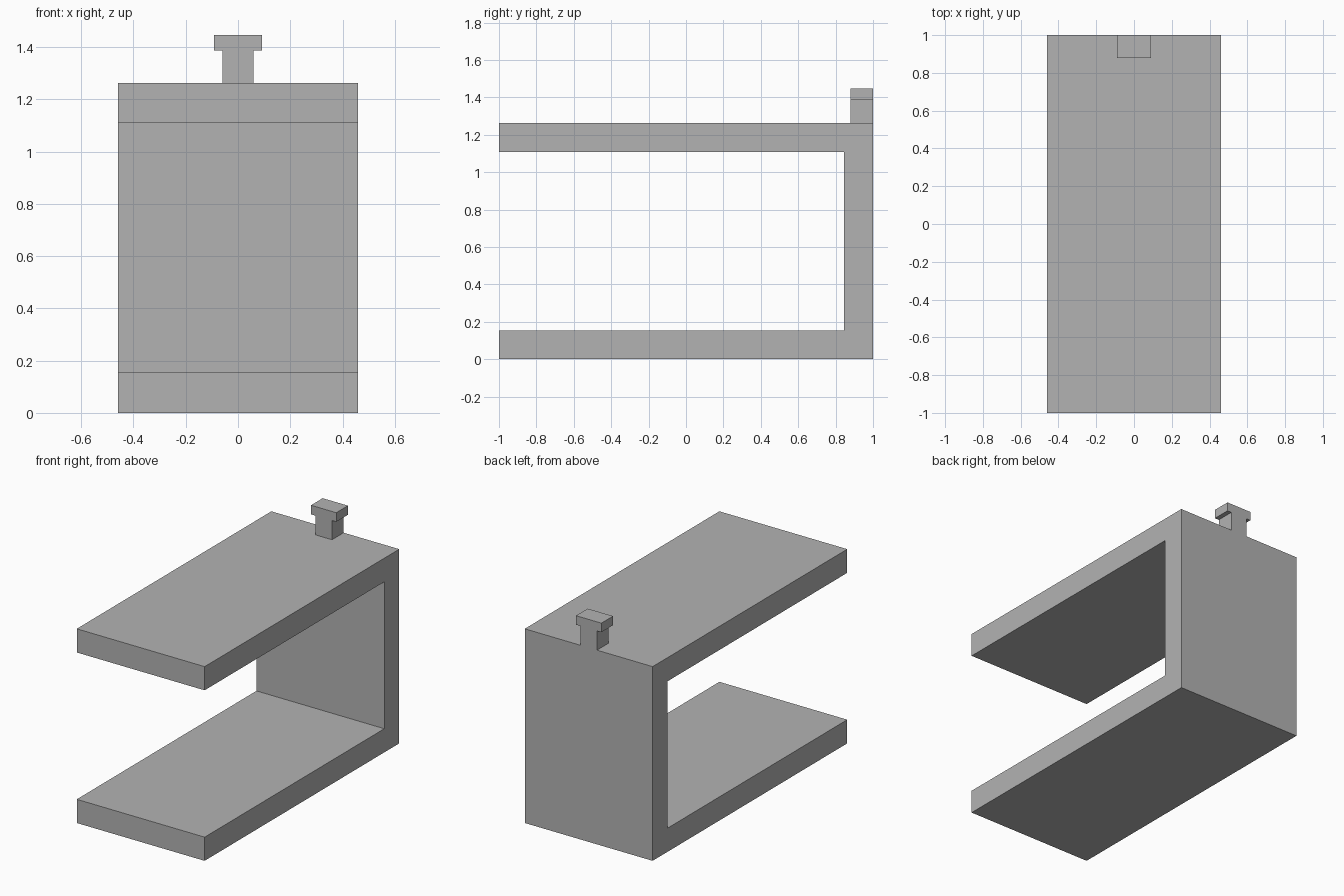
import bpy
import bmesh
from mathutils import Vector

cube = bpy.data.objects.get("Cube")
if cube:
    bpy.data.objects.remove(cube, do_unlink=True)

# Single matte grey
GREY = (0.45, 0.45, 0.45, 1.0)
grey = bpy.data.materials.new("plain grey")
grey.use_nodes = True
grey.diffuse_color = GREY
grey.node_tree.nodes["Principled BSDF"].inputs["Base Color"].default_value = GREY


def extrude_profile(name, points, offset):
    """Fill a closed outline and extrude it along offset into a solid."""
    bm = bmesh.new()
    face = bm.faces.new([bm.verts.new(p) for p in points])
    result = bmesh.ops.extrude_face_region(bm, geom=[face], use_keep_orig=True)
    verts = [g for g in result["geom"] if isinstance(g, bmesh.types.BMVert)]
    bmesh.ops.translate(bm, verts=verts, vec=Vector(offset))
    bmesh.ops.recalc_face_normals(bm, faces=bm.faces)
    mesh = bpy.data.meshes.new(name)
    bm.to_mesh(mesh)
    bm.free()
    mesh.materials.append(grey)
    obj = bpy.data.objects.new(name, mesh)
    bpy.context.collection.objects.link(obj)
    return obj


# C-shaped bracket: two shelves joined by a back wall
half_width, height, wall = 0.46, 1.263, 0.154
inner_y = 1 - wall
bracket = [(-1, 0), (1, 0), (1, height), (-1, height),
           (-1, height - wall), (inner_y, height - wall),
           (inner_y, wall), (-1, wall)]
extrude_profile("bracket", [(-half_width, y, z) for y, z in bracket],
                (2 * half_width, 0, 0))

# T-shaped peg standing flush with the back edge
stem, head, neck_z, top_z, depth = 0.06, 0.091, 1.388, 1.447, 0.12
right_half = [(stem, height), (stem, neck_z), (head, neck_z), (head, top_z)]
outline = right_half + [(-x, z) for x, z in reversed(right_half)]
extrude_profile("hanging_peg", [(x, 1 - depth, z) for x, z in outline],
                (0, depth, 0))
